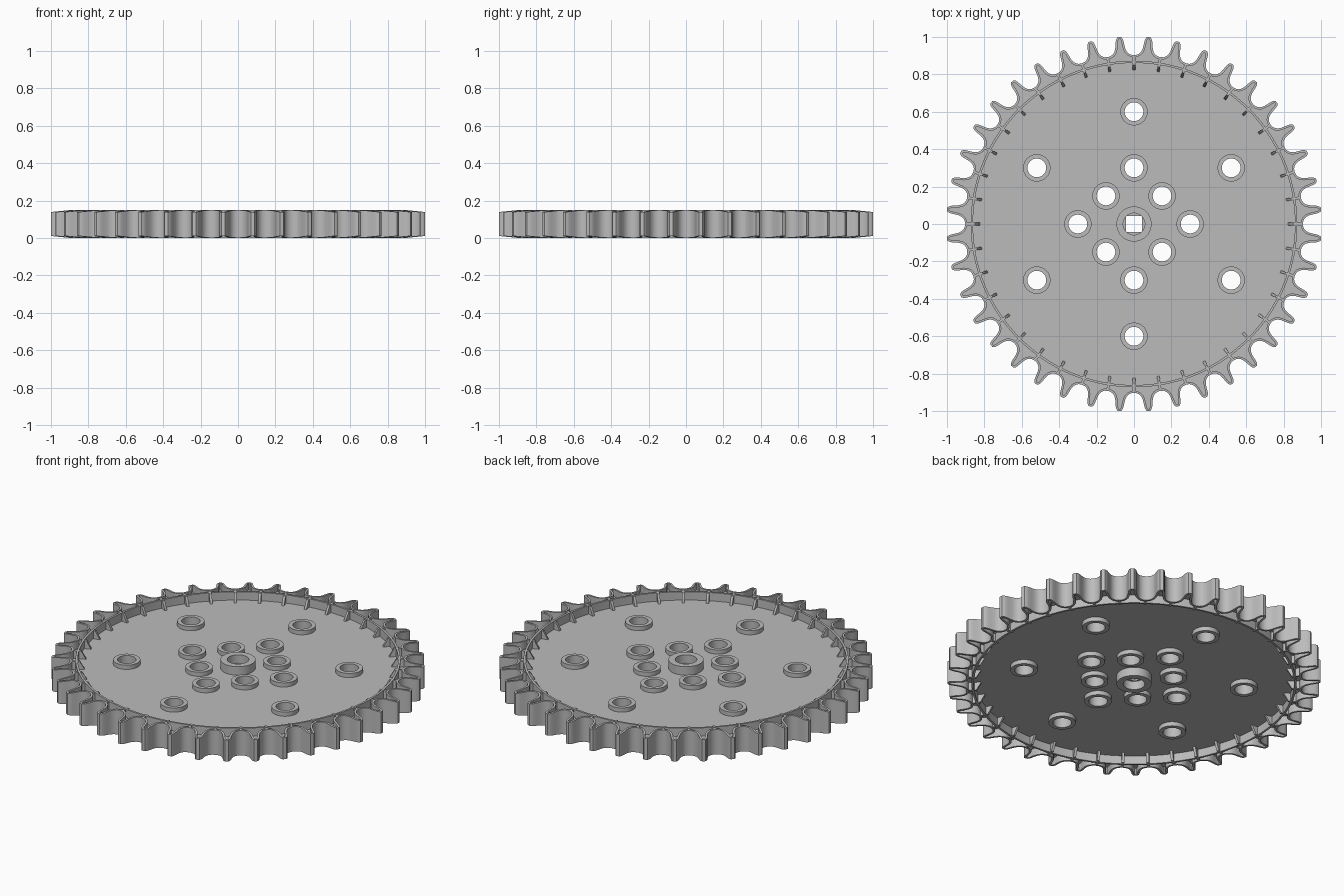
import bpy, bmesh
from math import sin, cos, pi, radians, hypot
from mathutils import Matrix, Vector

cube = bpy.data.objects.get("Cube")
if cube:
    bpy.data.objects.remove(cube)

TEETH = 40
PITCH = 2 * pi / TEETH
MID = 0.075

grey = bpy.data.materials.new("plain grey")
grey.use_nodes = True
grey.diffuse_color = (0.5, 0.5, 0.5, 1)
grey.node_tree.nodes["Principled BSDF"].inputs["Base Color"].default_value = (0.5, 0.5, 0.5, 1)


def circle(radius, cx=0, cy=0, n=48):
    return [(cx + radius * cos(2 * pi * i / n), cy + radius * sin(2 * pi * i / n)) for i in range(n)]


def offset(loop, dist):
    """Move a counter-clockwise loop inward along its normals."""
    out = []
    for i, (x, y) in enumerate(loop):
        ax, ay = loop[i - 1]
        bx, by = loop[(i + 1) % len(loop)]
        length = hypot(bx - ax, by - ay)
        out.append((x - (by - ay) / length * dist, y + (bx - ax) / length * dist))
    return out


def finish(ob):
    ob.data.materials.clear()
    ob.data.materials.append(grey)
    bpy.ops.object.select_all(action='DESELECT')
    ob.select_set(True)
    bpy.context.view_layer.objects.active = ob
    bpy.ops.object.shade_smooth_by_angle(angle=radians(35))


def plate(name, loops, z0, z1, taper=None):
    """Extruded flat shape; the loops after the first are holes."""
    curve = bpy.data.curves.new(name, 'CURVE')
    curve.dimensions = '2D'
    curve.fill_mode = 'BOTH'
    curve.extrude = (z1 - z0) / 2
    for loop in loops:
        spline = curve.splines.new('POLY')
        spline.points.add(len(loop) - 1)
        for point, (x, y) in zip(spline.points, loop):
            point.co = (x, y, 0, 1)
        spline.use_cyclic_u = True
    ob = bpy.data.objects.new(name, curve)
    bpy.context.collection.objects.link(ob)
    bpy.ops.object.select_all(action='DESELECT')
    ob.select_set(True)
    bpy.context.view_layer.objects.active = ob
    bpy.ops.object.convert(target='MESH')
    ob = bpy.context.view_layer.objects.active
    bm = bmesh.new()
    bm.from_mesh(ob.data)
    bmesh.ops.remove_doubles(bm, verts=bm.verts, dist=0.0001)
    for v in bm.verts:
        if taper:
            v.co.z *= taper(hypot(v.co.x, v.co.y))
        v.co.z += (z0 + z1) / 2
    bmesh.ops.recalc_face_normals(bm, faces=bm.faces)
    bm.to_mesh(ob.data)
    bm.free()
    finish(ob)
    return ob


# Tooth outline: half a tooth from valley to tip, mirrored and repeated
half = [(0, 0.903), (0.015, 0.905), (0.029, 0.912), (0.04, 0.924), (0.047, 0.94),
        (0.052, 0.96), (0.056, 0.978), (0.061, 0.991), (0.069, 1.0)]
valley = [(-t, r) for t, r in reversed(half[1:])] + half
tip = Vector((0, 1.003))
outline = []
for k in range(TEETH):
    a = k * PITCH
    for t, r in valley:
        outline.append((r * cos(a) - t * sin(a), r * sin(a) + t * cos(a)))
    outline.append((tip.y * cos(a + PITCH / 2), tip.y * sin(a + PITCH / 2)))

# Corrugated tooth wall, slightly lower at the tips
plate("tooth_wall", [outline, offset(outline, 0.012)], 0.001, 0.149,
      lambda r: 1 - 1.3 * max(0, r - 0.9))

# Hole positions for the bosses
holes = [(0.6 * cos(radians(a)), 0.6 * sin(radians(a))) for a in range(30, 390, 60)]
for k in range(8):
    d = 0.3 if k % 2 == 0 else 0.3 / 2 ** 0.5
    holes.append((d * cos(k * pi / 4), d * sin(k * pi / 4)))

# Web disc reaching into the teeth, with a square centre hole
square = [(-0.042, -0.042), (0.042, -0.042), (0.042, 0.042), (-0.042, 0.042)]
plate("web_disc", [offset(outline, 0.006), square] + [circle(0.055, x, y) for x, y in holes], 0.05, 0.10)

# Inner rim, hub and hole bosses
plate("inner_rim", [circle(0.873, n=160), circle(0.861, n=160)], 0.001, 0.149)
plate("hub", [circle(0.094), circle(0.058)], 0, 0.15)
for i, (x, y) in enumerate(holes):
    plate(f"hole_boss_{i + 1}", [circle(0.073, x, y), circle(0.05, x, y)], 0.025, 0.125)

# Radial ribs through the rim at every valley
side = [(0.897, 0.072), (0.85, 0.072), (0.824, 0.025)]
profile = side + [(r, -z) for r, z in reversed(side)]
bm = bmesh.new()
for k in range(TEETH):
    verts = [bm.verts.new((r, -0.007, MID + z)) for r, z in profile]
    face = bm.faces.new(verts)
    result = bmesh.ops.extrude_face_region(bm, geom=[face])
    new = [g for g in result["geom"] if isinstance(g, bmesh.types.BMVert)]
    bmesh.ops.translate(bm, verts=new, vec=(0, 0.014, 0))
    bmesh.ops.rotate(bm, verts=verts + new, cent=(0, 0, 0), matrix=Matrix.Rotation(k * PITCH, 3, 'Z'))
bmesh.ops.recalc_face_normals(bm, faces=bm.faces)
mesh = bpy.data.meshes.new("radial_ribs")
bm.to_mesh(mesh)
bm.free()
ribs = bpy.data.objects.new("radial_ribs", mesh)
bpy.context.collection.objects.link(ribs)
finish(ribs)
